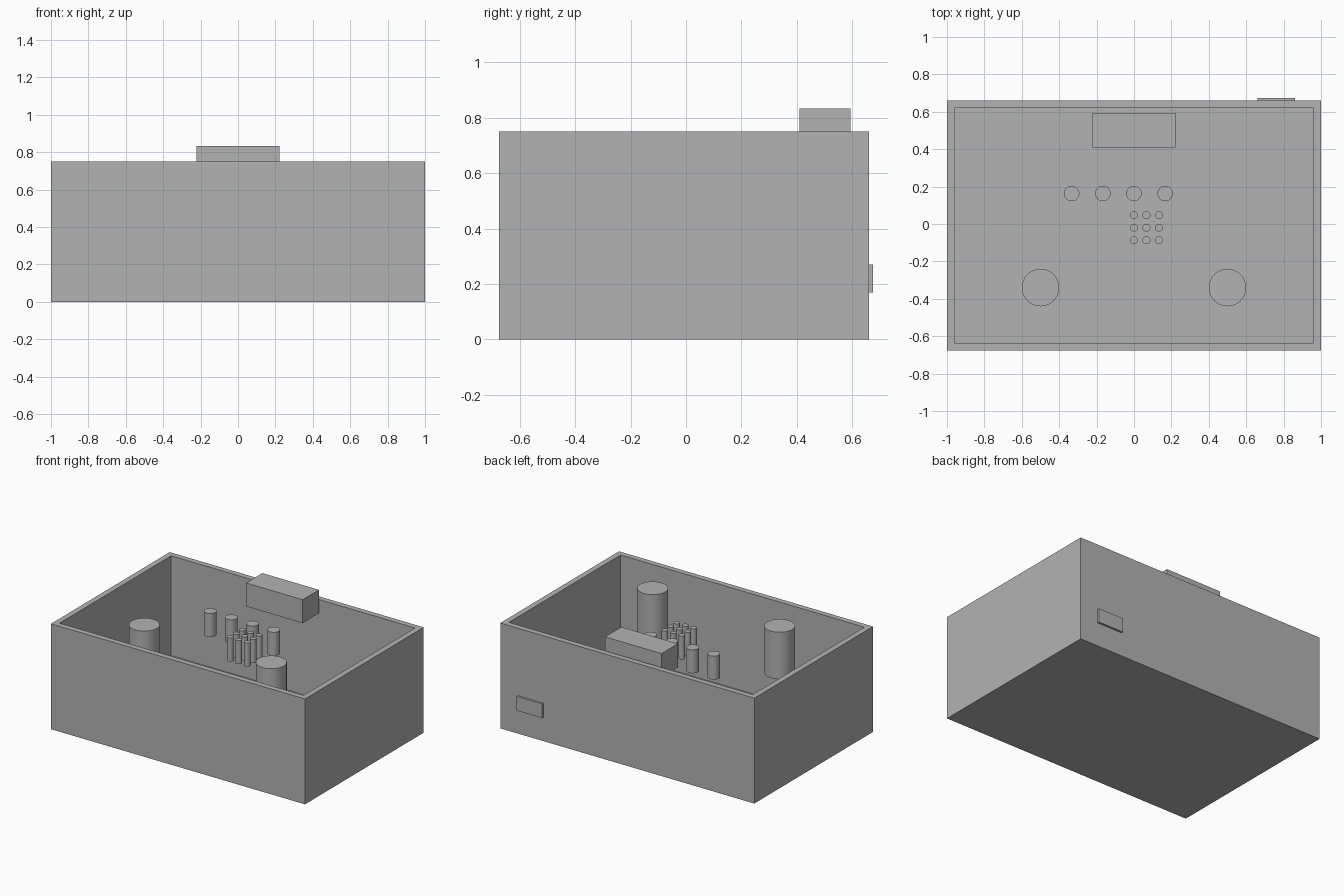
import bpy
import bmesh
from mathutils import Matrix

cube = bpy.data.objects.get("Cube")
if cube:
    bpy.data.objects.remove(cube, do_unlink=True)

# Single plain grey plastic
grey = bpy.data.materials.new("plain grey")
grey.use_nodes = True
color = (0.45, 0.45, 0.45, 1.0)
grey.diffuse_color = color
grey.node_tree.nodes["Principled BSDF"].inputs["Base Color"].default_value = color


def finish(name, bm):
    mesh = bpy.data.meshes.new(name)
    bm.to_mesh(mesh)
    bm.free()
    mesh.materials.append(grey)
    obj = bpy.data.objects.new(name, mesh)
    bpy.context.collection.objects.link(obj)
    return obj


def add_box(bm, lo, hi):
    size = [b - a for a, b in zip(lo, hi)]
    mid = [(a + b) / 2 for a, b in zip(lo, hi)]
    matrix = Matrix.Translation(mid) @ Matrix.Diagonal((*size, 1))
    return bmesh.ops.create_cube(bm, size=1, matrix=matrix)["verts"]


def block(name, lo, hi):
    bm = bmesh.new()
    add_box(bm, lo, hi)
    return finish(name, bm)


def button(name, x, y, radius, bottom, top):
    bm = bmesh.new()
    bmesh.ops.create_cone(
        bm, cap_ends=True, segments=48, radius1=radius, radius2=radius,
        depth=top - bottom, matrix=Matrix.Translation((x, y, (top + bottom) / 2)))
    obj = finish(name, bm)
    bpy.ops.object.select_all(action="DESELECT")
    obj.select_set(True)
    bpy.context.view_layer.objects.active = obj
    bpy.ops.object.shade_smooth_by_angle()


# Open-topped case: inset the top face and push it down to the floor
WALL = 0.04
FRONT, BACK, HEIGHT = -0.675, 0.66, 0.75
bm = bmesh.new()
add_box(bm, (-1, FRONT, 0), (1, BACK, HEIGHT))
bm.normal_update()
top = max(bm.faces, key=lambda f: f.calc_center_median().z)
bmesh.ops.inset_region(bm, faces=[top], thickness=WALL, use_even_offset=True)
inner = bmesh.ops.extrude_discrete_faces(bm, faces=[top])["faces"][0]
bmesh.ops.translate(bm, verts=inner.verts, vec=(0, 0, WALL - HEIGHT))
bmesh.ops.recalc_face_normals(bm, faces=bm.faces)
finish("case", bm)

# Display block standing above the rim, and the port plate on the back wall
block("display", (-0.223, 0.41, 0.667), (0.222, 0.593, 0.834))
block("rear_port", (0.66, 0.643, 0.17), (0.86, 0.675, 0.27))

# Large front knobs
for side, x in (("right", -0.5), ("left", 0.5)):
    button(f"knob_{side}", x, -0.34, 0.1, 0.417, 0.75)

# Row of four buttons
for i in range(4):
    button(f"menu_button_{i + 1}", (i - 2) / 6, 0.163, 0.041, 0.533, 0.7)

# Three by three keypad
for row in range(3):
    for col in range(3):
        button(f"key_{row + 1}_{col + 1}", col / 15, 0.047 - row / 15, 0.021, 0.533, 0.7)
